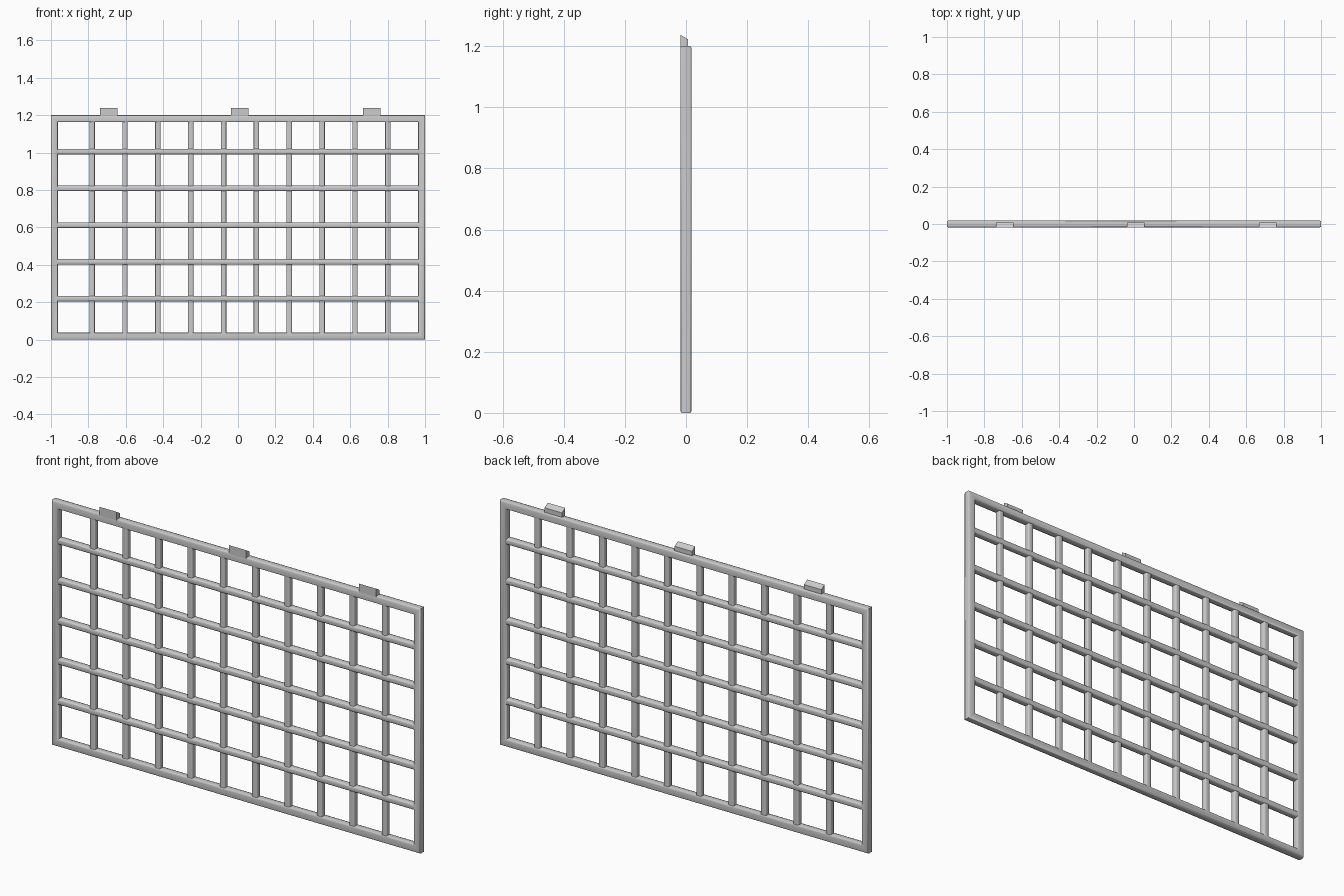
import bpy, bmesh, math

if "Cube" in bpy.data.objects:
    bpy.data.objects.remove(bpy.data.objects["Cube"])


def make(name, verts, faces):
    mesh = bpy.data.meshes.new(name)
    bm = bmesh.new()
    vs = [bm.verts.new(v) for v in verts]
    for f in faces:
        bm.faces.new([vs[i] for i in f])
    bmesh.ops.recalc_face_normals(bm, faces=bm.faces)
    bm.to_mesh(mesh)
    bm.free()
    ob = bpy.data.objects.new(name, mesh)
    bpy.context.collection.objects.link(ob)
    return ob


def smooth(ob, angle=50):
    bpy.ops.object.select_all(action='DESELECT')
    ob.select_set(True)
    bpy.context.view_layer.objects.active = ob
    bpy.ops.object.shade_smooth_by_angle(angle=math.radians(angle))


def rounded(a, b, r, seg=2):
    """Rounded rectangle profile with half sizes a, b."""
    pts = []
    for k, (sx, sy) in enumerate([(1, 1), (-1, 1), (-1, -1), (1, -1)]):
        for i in range(seg + 1):
            t = math.radians(90 * k + 90 * i / seg)
            pts.append((sx * (a - r) + r * math.cos(t), sy * (b - r) + r * math.sin(t)))
    return pts


def bar(name, a, b, r, length, place):
    """Straight bar; place(u, v, w) maps profile and length to space."""
    prof = rounded(a, b, r)
    n = len(prof)
    verts = [place(u, v, w) for w in (-length / 2, length / 2) for u, v in prof]
    faces = [(i, (i + 1) % n, n + (i + 1) % n, n + i) for i in range(n)]
    faces += [tuple(range(n)), tuple(range(n, 2 * n))]
    smooth(make(name, verts, faces))


# Mitred outer frame: rounded profile swept round the four corners
H = 0.0185
prof = rounded(H, H, 0.007)
n = len(prof)
verts = []
for sx, sz in [(-1, -1), (1, -1), (1, 1), (-1, 1)]:
    for u, v in prof:
        verts.append((sx * (1 - H + u), v, 0.6 + sz * (0.6 - H + u)))
faces = [(c * n + i, c * n + (i + 1) % n, (c + 1) % 4 * n + (i + 1) % n, (c + 1) % 4 * n + i)
         for c in range(4) for i in range(n)]
smooth(make("outer_frame", verts, faces))

# Upright bars
for k in range(10):
    x = -0.78 + 0.1757 * k
    bar(f"upright_bar_{k + 1}", 0.0145, 0.0135, 0.005, 1.14,
        lambda u, v, w: (x + u, v, 0.6 + w))

# Cross bars, slightly deeper than the uprights
for k in range(5):
    z = 0.219 + 0.1965 * k
    bar(f"cross_bar_{k + 1}", 0.0165, 0.0145, 0.007, 1.93,
        lambda u, v, w: (w, u, z + v))

# Sloped tabs on the top rail
side = [(-0.018, 1.19), (0.007, 1.19), (0.007, 1.222), (-0.018, 1.237)]
for k, x in enumerate((-0.692, 0.01, 0.715)):
    verts = [(x + s * 0.047, y, z) for s in (-1, 1) for y, z in side]
    faces = [(i, (i + 1) % 4, 4 + (i + 1) % 4, 4 + i) for i in range(4)]
    make(f"top_tab_{k + 1}", verts, faces + [(0, 1, 2, 3), (4, 5, 6, 7)])
